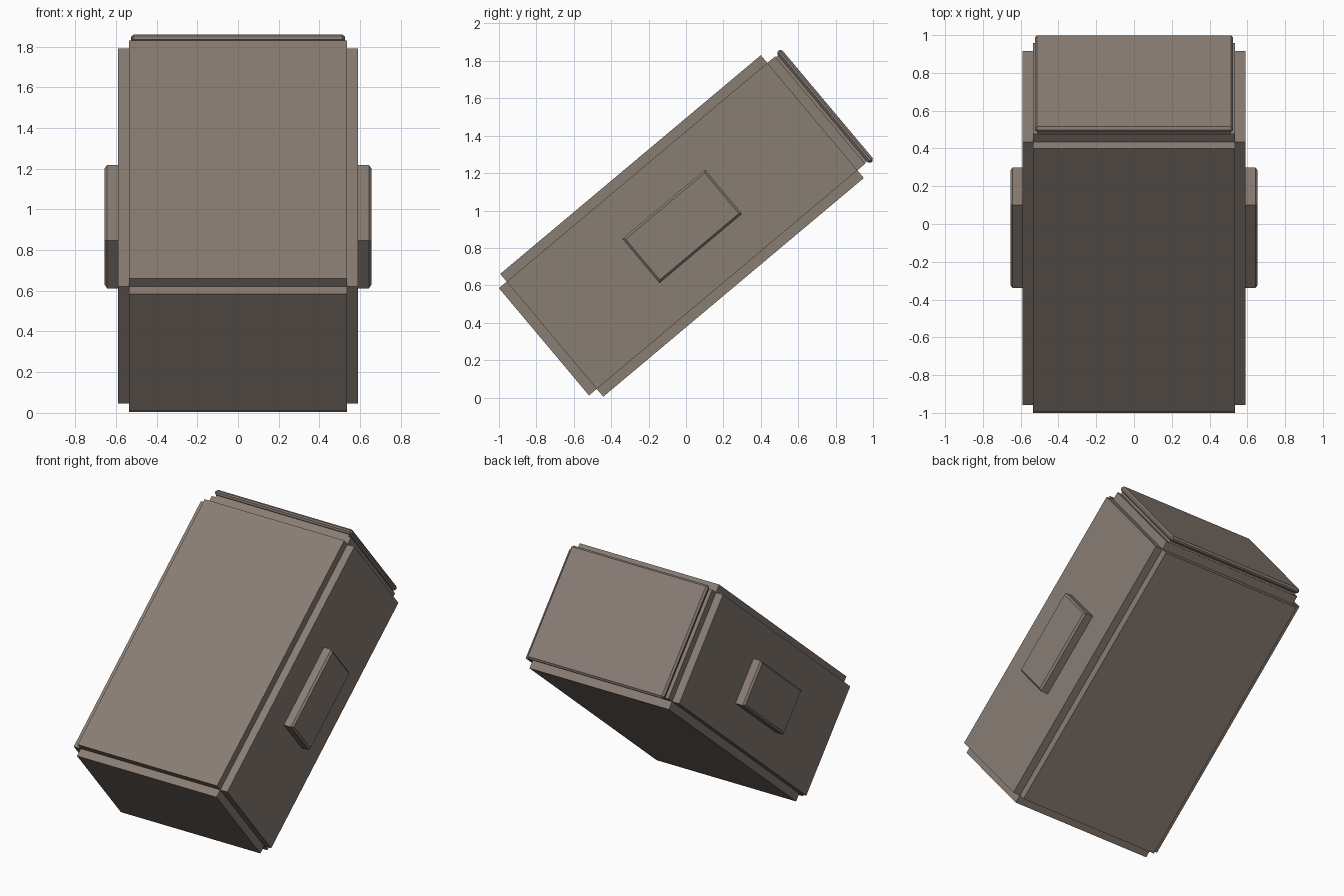
import bpy, bmesh, math
from mathutils import Matrix

if "Cube" in bpy.data.objects:
    bpy.data.objects.remove(bpy.data.objects["Cube"])

TILT = Matrix.Rotation(math.radians(40), 4, 'X')   # whole crate leans back

mat = bpy.data.materials.new("dull_brown")
mat.diffuse_color = (0.25, 0.205, 0.175, 1)
mat.use_nodes = True
mat.node_tree.nodes["Principled BSDF"].inputs["Base Color"].default_value = mat.diffuse_color


def box(name, lo, hi, edit=None):
    """Box between two corners in crate axes, edited, then tilted."""
    bm = bmesh.new()
    size = [b - a for a, b in zip(lo, hi)]
    mid = [(a + b) / 2 for a, b in zip(lo, hi)]
    bmesh.ops.create_cube(bm, size=1, matrix=Matrix.Diagonal((*size, 1)))
    if edit:
        edit(bm)
    bmesh.ops.recalc_face_normals(bm, faces=bm.faces[:])
    bmesh.ops.transform(bm, matrix=TILT @ Matrix.Translation(mid), verts=bm.verts[:])
    me = bpy.data.meshes.new(name)
    bm.to_mesh(me)
    bm.free()
    me.materials.append(mat)
    ob = bpy.data.objects.new(name, me)
    bpy.context.collection.objects.link(ob)
    return ob


def raise_panels(bm):
    """Extrude every side straight out, leaving notched edges."""
    bm.normal_update()
    for f in bm.faces[:]:
        n = f.normal.copy()
        new = bmesh.ops.extrude_discrete_faces(bm, faces=[f])["faces"][0]
        bmesh.ops.translate(bm, vec=n * 0.054, verts=new.verts[:])


def chamfer_rim(axis, sign, width):
    """Chamfer the edges around one outer face."""
    def edit(bm):
        bm.normal_update()
        face = max(bm.faces, key=lambda f: f.normal[axis] * sign)
        bmesh.ops.bevel(bm, geom=face.edges[:], offset=width, segments=1,
                        profile=0.5, affect='EDGES')
    return edit


def chamfer_all(bm):
    bmesh.ops.bevel(bm, geom=bm.edges[:], offset=0.012, segments=1,
                    profile=0.5, affect='EDGES')


# Main body with six raised panels
box("crate_body", (-0.535, -0.336, 0.342), (0.535, 1.483, 1.091), raise_panels)

# Recessed neck and lid on the upper end
box("lid_neck", (-0.51, 1.53, 0.345), (0.51, 1.56, 1.085))
box("lid", (-0.525, 1.553, 0.327), (0.525, 1.588, 1.103), chamfer_all)

# Side blocks
for side, s in (("left", -1), ("right", 1)):
    xs = sorted((s * 0.58, s * 0.655))
    box(side + "_side_block", (xs[0], 0.285, 0.56), (xs[1], 0.861, 0.868),
        chamfer_rim(0, s, 0.012))
